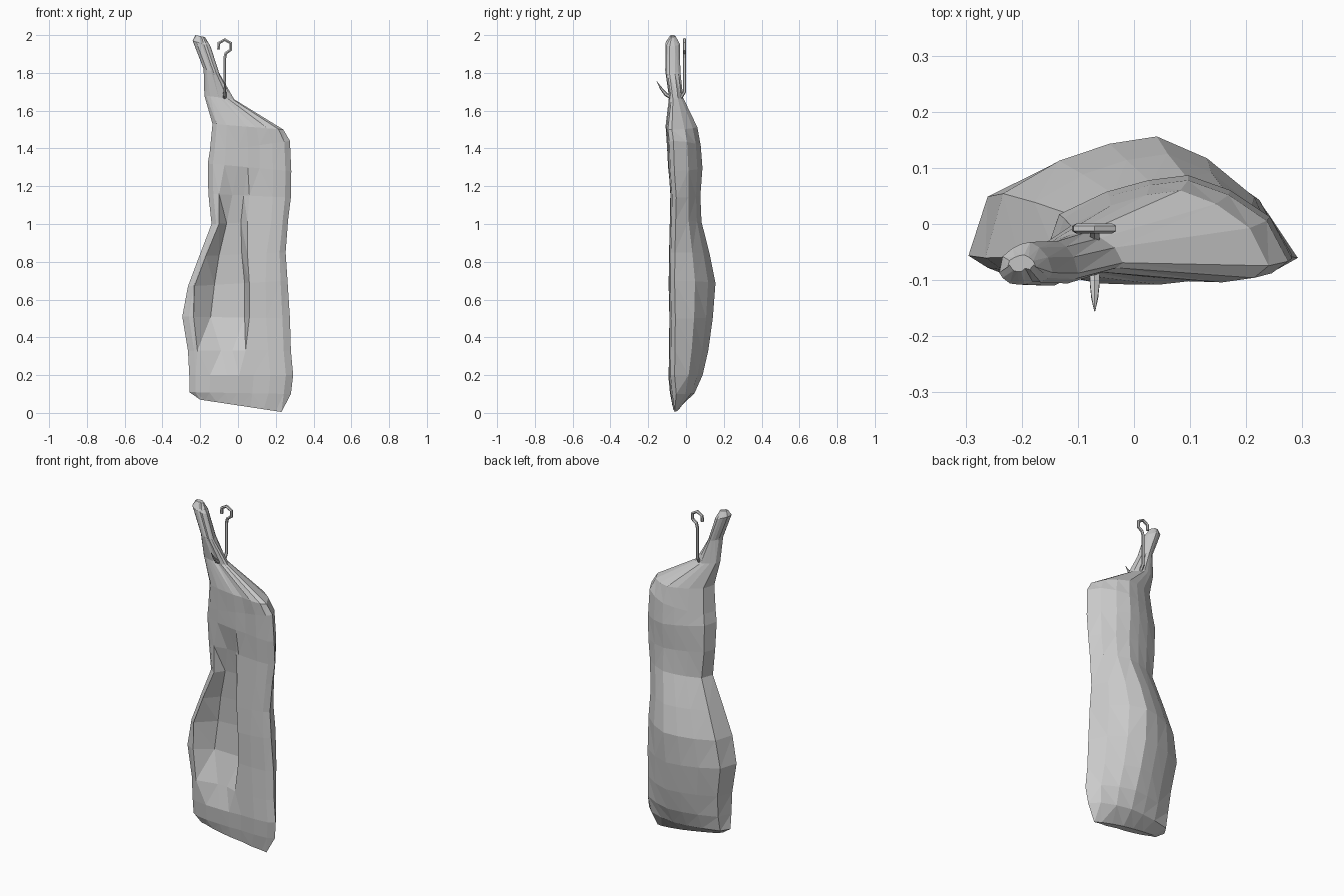
import bpy, bmesh
from math import cos, sin, radians
from mathutils import Vector

if "Cube" in bpy.data.objects:
    bpy.data.objects.remove(bpy.data.objects["Cube"])


def make_object(name, rings):
    """Loft closed rings of equal length and cap both ends."""
    bm = bmesh.new()
    loops = [[bm.verts.new(p) for p in ring] for ring in rings]
    n = len(loops[0])
    for a, b in zip(loops, loops[1:]):
        for i in range(n):
            j = (i + 1) % n
            bm.faces.new((a[i], a[j], b[j], b[i]))
    bm.faces.new(loops[0])
    bm.faces.new(loops[-1])
    bmesh.ops.triangulate(bm, faces=bm.faces[:])
    bmesh.ops.recalc_face_normals(bm, faces=bm.faces[:])
    mesh = bpy.data.meshes.new(name)
    bm.to_mesh(mesh)
    bm.free()
    obj = bpy.data.objects.new(name, mesh)
    bpy.context.collection.objects.link(obj)
    return obj


# Meat side: z left, z right, x left, x right, y front, y back
sections = [
    (2.00, 1.99, -.225, -.175, -.085, -.055),
    (1.97, 1.94, -.240, -.145, -.108, -.032),
    (1.82, 1.80, -.182, -.100, -.110, -.030),
    (1.68, 1.66, -.178, -.020, -.090, -.015),
    (1.53, 1.50, -.135, .240, -.108, .060),
    (1.38, 1.44, -.150, .275, -.100, .078),
    (1.32, 1.28, -.160, .282, -.095, .087),
    (1.16, 1.14, -.157, .280, -.085, .076),
    (1.00, 1.02, -.140, .265, -.088, .082),
    (.83, .85, -.205, .252, -.092, .125),
    (.67, .70, -.265, .262, -.094, .156),
    (.51, .50, -.295, .275, -.090, .142),
    (.33, .33, -.265, .280, -.092, .118),
    (.20, .20, -.258, .292, -.094, .088),
    (.11, .10, -.258, .280, -.085, .045),
    (.07, .005, -.20, .230, -.072, -.030),
]
# Belly hollow by section: left rim, floor left, floor right, right rim, floor y
hollow = {
    7: (-.10, -.03, .03, .06, -.060),
    8: (-.10, -.06, .015, .05, -.035),
    9: (-.17, -.10, .02, .05, -.020),
    10: (-.23, -.125, .035, .06, -.010),
    11: (-.235, -.145, .035, .06, -.015),
    12: (-.215, -.09, -.03, .04, -.062),
}
back_arc = [(.06, .53), (.25, .80), (.42, .94), (.58, 1), (.75, .82), (.91, .50)]


def meat_ring(k):
    zl, zr, xl, xr, yf, yb = sections[k]
    w = xr - xl
    edge = yf + .28 * min(yb - yf, .12)
    pts = [(xl, edge)]
    pts += [(xl + t * w, edge + h * (yb - edge)) for t, h in back_arc]
    pts += [(xr, edge), (xr - .07 * w, yf + .012), (xr - .22 * w, yf + .004)]
    a, b, c, d, floor = hollow.get(
        k, (xl + .2 * w, xl + .36 * w, xl + .48 * w, xl + .62 * w, yf))
    pts += [(d, yf + .006), (c, floor), (b, floor), (a, yf + .002),
            (xl + .06 * w, yf + .012)]
    return [(x, y, zl + (zr - zl) * (x - xl) / w) for x, y in pts]


make_object("meat_side", [meat_ring(k) for k in range(len(sections))])

# Metal hook: open hexagonal eye, straight shank, tapered point
cx, cy, cz = -.07, -.008, 1.94
path = [Vector((cx + .036 * cos(radians(a)), cy, cz + .036 * sin(radians(a))))
        for a in (205, 150, 90, 30, -30, -80)]
path += [Vector((cx, y, z)) for y, z in
         [(cy, 1.88), (cy, 1.70), (-.03, 1.665), (-.07, 1.665),
          (-.105, 1.685), (-.130, 1.715), (-.155, 1.755)]]
radii = [.009] * 8 + [.010, .011, .010, .007, .001]


def tube_ring(i):
    d = (path[min(i + 1, len(path) - 1)] - path[max(i - 1, 0)]).normalized()
    side = Vector((0, 1, 0)) if i < 7 else Vector((1, 0, 0))
    if i >= 7:
        up = side.cross(d).normalized()
        u, v = up, d.cross(up)
    else:
        u = side
        v = d.cross(u)
    return [path[i] + radii[i] * (u * cos(radians(60 * s)) + v * sin(radians(60 * s)))
            for s in range(6)]


make_object("hanging_hook", [tube_ring(i) for i in range(len(path))])
